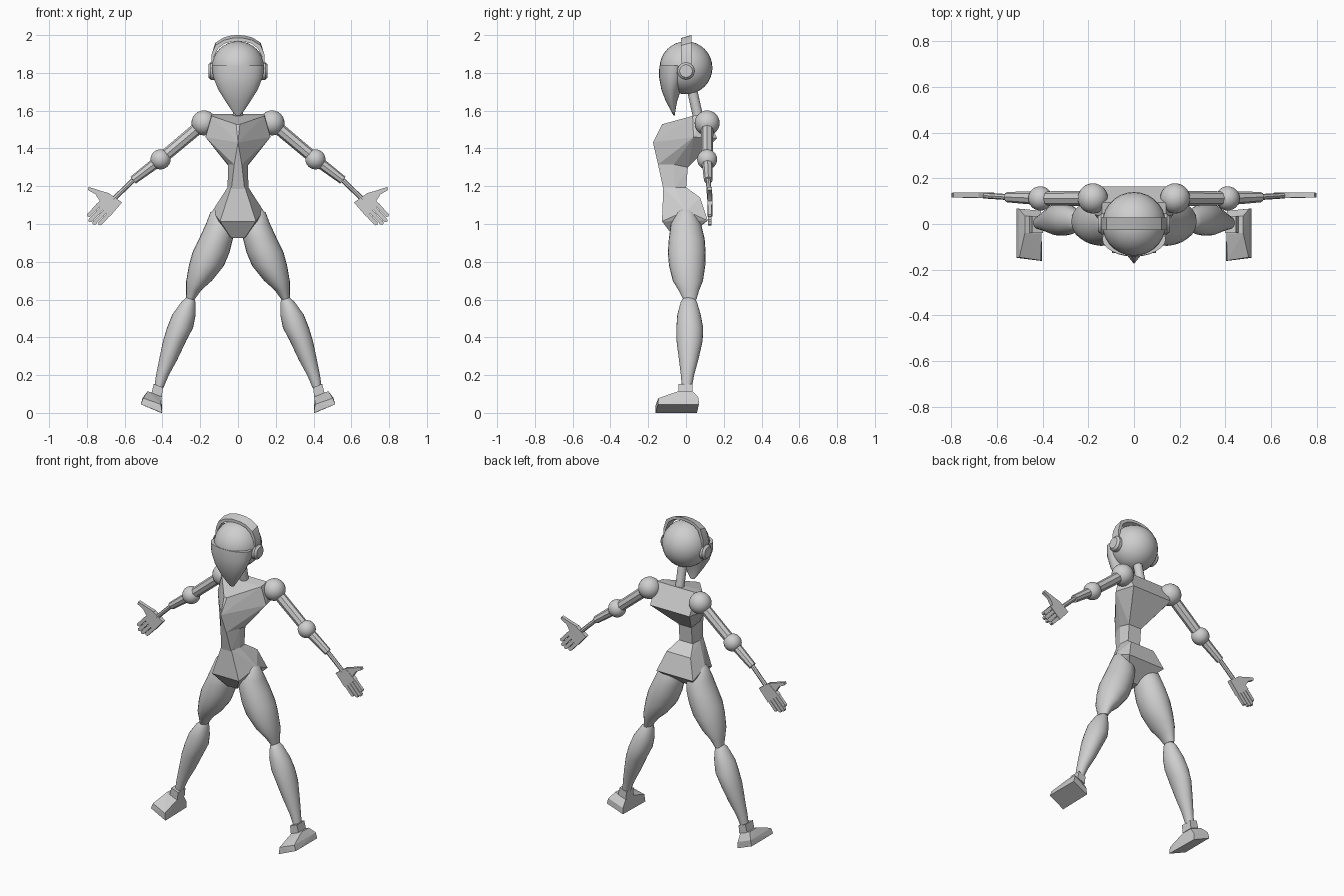
import bpy, bmesh
from math import radians, pi, sin, cos
from mathutils import Vector, Matrix

cube = bpy.data.objects.get("Cube")
if cube:
    bpy.data.objects.remove(cube, do_unlink=True)

GREY = (0.62, 0.62, 0.62, 1)
grey = bpy.data.materials.new("light_grey")
grey.use_nodes = True
grey.diffuse_color = GREY
bsdf = next(n for n in grey.node_tree.nodes if n.type == 'BSDF_PRINCIPLED')
bsdf.inputs["Base Color"].default_value = GREY


def finish(name, bm, mirror=False, angle=35):
    """Turn a bmesh into an object, optionally mirrored across x = 0."""
    bmesh.ops.recalc_face_normals(bm, faces=bm.faces)
    mesh = bpy.data.meshes.new(name)
    bm.to_mesh(mesh)
    bm.free()
    mesh.materials.append(grey)
    mesh.shade_smooth()
    mesh.set_sharp_from_angle(angle=radians(angle))
    obj = bpy.data.objects.new(name, mesh)
    bpy.context.collection.objects.link(obj)
    if mirror:
        obj.modifiers.new("Mirror", 'MIRROR').use_mirror_merge = False
    return obj


def hull(name, points, symmetric=True):
    """Faceted block; symmetric blocks get both signs of x, others are mirrored."""
    bm = bmesh.new()
    for x, y, z in points:
        bm.verts.new((x, y, z))
        if symmetric and x:
            bm.verts.new((-x, y, z))
    result = bmesh.ops.convex_hull(bm, input=bm.verts)
    inside = [g for g in result["geom_interior"] if isinstance(g, bmesh.types.BMVert)]
    bmesh.ops.delete(bm, geom=inside, context='VERTS')
    bmesh.ops.dissolve_limit(bm, angle_limit=radians(2), verts=bm.verts, edges=bm.edges)
    return finish(name, bm, not symmetric, 1)


def loft(name, rings, mirror=False, sides=24):
    """Skin through level ellipses given as z, centre x, centre y, radius x, radius y."""
    bm = bmesh.new()
    loops = []
    for z, cx, cy, rx, ry in rings:
        loops.append([bm.verts.new((cx + rx * cos(2 * pi * i / sides),
                                    cy + ry * sin(2 * pi * i / sides), z))
                      for i in range(sides)])
    for a, b in zip(loops, loops[1:]):
        for i in range(sides):
            j = (i + 1) % sides
            bm.faces.new((a[i], a[j], b[j], b[i]))
    bm.faces.new(loops[0])
    bm.faces.new(loops[-1])
    return finish(name, bm, mirror, 50)


def rod(name, start, end, r1, r2, sides=8, mirror=True):
    a, b = Vector(start), Vector(end)
    turn = (b - a).to_track_quat('Z', 'Y').to_matrix().to_4x4()
    bm = bmesh.new()
    bmesh.ops.create_cone(bm, cap_ends=True, segments=sides, radius1=r1, radius2=r2,
                          depth=(b - a).length,
                          matrix=Matrix.Translation((a + b) / 2) @ turn)
    return finish(name, bm, mirror)


def ball(name, centre, radius, mirror=True):
    bm = bmesh.new()
    bmesh.ops.create_uvsphere(bm, u_segments=28, v_segments=16, radius=radius,
                              matrix=Matrix.Translation(centre))
    return finish(name, bm, mirror)


def plate(name, outline, y0, y1, mirror=True):
    """Outline in x and z, extruded along y."""
    bm = bmesh.new()
    face = bm.faces.new([bm.verts.new((x, y0, z)) for x, z in outline])
    out = bmesh.ops.extrude_face_region(bm, geom=[face])
    for v in out["geom"]:
        if isinstance(v, bmesh.types.BMVert):
            v.co.y = y1
    return finish(name, bm, mirror)


# Head: round skull, pointed mask and neck
ball("skull", (0, 0, 1.827), 0.14, False)
loft("face_mask", [(1.84, 0, -.065, .139, .076), (1.78, 0, -.07, .132, .073),
                   (1.71, 0, -.078, .104, .052), (1.65, 0, -.077, .066, .03),
                   (1.60, 0, -.068, .033, .012), (1.575, 0, -.063, .012, .004)])
rod("neck", (0, .03, 1.72), (0, .068, 1.55), .027, .027, 16, False)

# Headphones
rod("ear_pads", (.115, 0, 1.81), (.145, 0, 1.81), .047, .047, 20)
rod("ear_caps", (.145, 0, 1.81), (.157, 0, 1.81), .045, .034, 20)
outer = [(.143, 1.84), (.139, 1.90), (.12, 1.952), (.075, 1.98), (.03, 1.991), (0, 1.992)]
inner = [(0, 1.975), (.03, 1.973), (.07, 1.963), (.104, 1.938), (.126, 1.89), (.13, 1.84)]
band = plate("headband", outer + inner, -.026, .028)
for v in band.data.vertices:
    v.co.z += .28 * v.co.y * (v.co.z > 1.93)

# Torso: keeled chest, waist and pelvis
waist_top = [(.02, -.148, 1.315), (.053, -.063, 1.315), (.045, .01, 1.30)]
hull("chest", waist_top + [(.01, -.127, 1.528), (0, -.175, 1.432), (.14, .035, 1.572),
                           (.14, .095, 1.582), (.172, .04, 1.46), (.14, .165, 1.455)])
hull("waist", waist_top + [(.035, -.12, 1.185), (.055, -.06, 1.185), (.045, 0, 1.185)])
hull("pelvis", [(.037, -.12, 1.194), (.055, -.06, 1.194), (.05, 0, 1.194),
                (.095, -.127, 1.014), (.085, .075, 1.14), (.13, .115, 1.018),
                (.135, 0, 1.07), (.035, -.06, .925), (.035, 0, .925)])

# Legs
loft("thighs", [(1.088, .10, 0, .015, .02), (1.06, .10, 0, .047, .048),
                (1.0, .095, 0, .075, .08), (.92, .117, .004, .09, .095),
                (.85, .143, .004, .098, .10), (.78, .167, .006, .093, .096),
                (.70, .206, .01, .068, .08), (.65, .234, .015, .04, .055),
                (.60, .252, .02, .022, .035)], True)
loft("calves", [(.618, .25, .015, .014, .02), (.59, .262, .015, .036, .042),
                (.52, .286, .016, .062, .062), (.45, .307, .02, .069, .071),
                (.38, .336, .019, .061, .069), (.28, .37, .014, .048, .051),
                (.20, .40, .008, .034, .035), (.13, .42, .004, .024, .026)], True)
hull("ankles", [(x + dx, y, z) for y in (-.04, .035)
                for x, z, dx in ((.398, .135, 0), (.446, .153, 0),
                                 (.403, .085, 0), (.458, .105, 0))], False)
hull("feet", [(.515, -.148, .045), (.515, .068, .045), (.402, -.162, 0), (.407, .058, 0),
              (.502, -.146, .078), (.408, -.16, .045), (.478, -.04, .115), (.405, -.042, .085),
              (.478, .035, .115), (.407, .03, .085), (.505, .067, .08), (.408, .058, .04)], False)

# Arms
shoulder, elbow = (.18, .112, 1.535), (.41, .112, 1.342)
cuff, wrist = (.555, .118, 1.232), (.66, .125, 1.13)
ball("shoulder_joints", shoulder, .066)
ball("elbow_joints", elbow, .053)
rod("upper_arms", shoulder, elbow, .033, .031)
rod("forearms", elbow, cuff, .03, .023)
rod("wrists", cuff, wrist, .013, .013)

# Hands: palm, thumb and four fingers
plate("palms", [(.683, 1.162), (.614, 1.114), (.678, 1.04), (.752, 1.104)], .113, .139)
plate("thumbs", [(.68, 1.162), (.715, 1.172), (.79, 1.196), (.795, 1.18),
                 (.755, 1.158), (.732, 1.122), (.70, 1.11)], .115, .137)
edge_start, edge_end = Vector((.752, 1.104)), Vector((.678, 1.04))
step = (edge_end - edge_start) / 4
reach = Vector((.68, -.73))
for i, length in enumerate((.075, .092, .088, .07)):
    a = edge_start + step * (i + .06)
    b = edge_start + step * (i + .92)
    root, tip = -reach * .01, reach * length
    plate(f"finger_{i + 1}", [a + root, b + root, b + tip * .95, (a + b) / 2 + tip * 1.04,
                              a + tip * .95], .116, .136)
